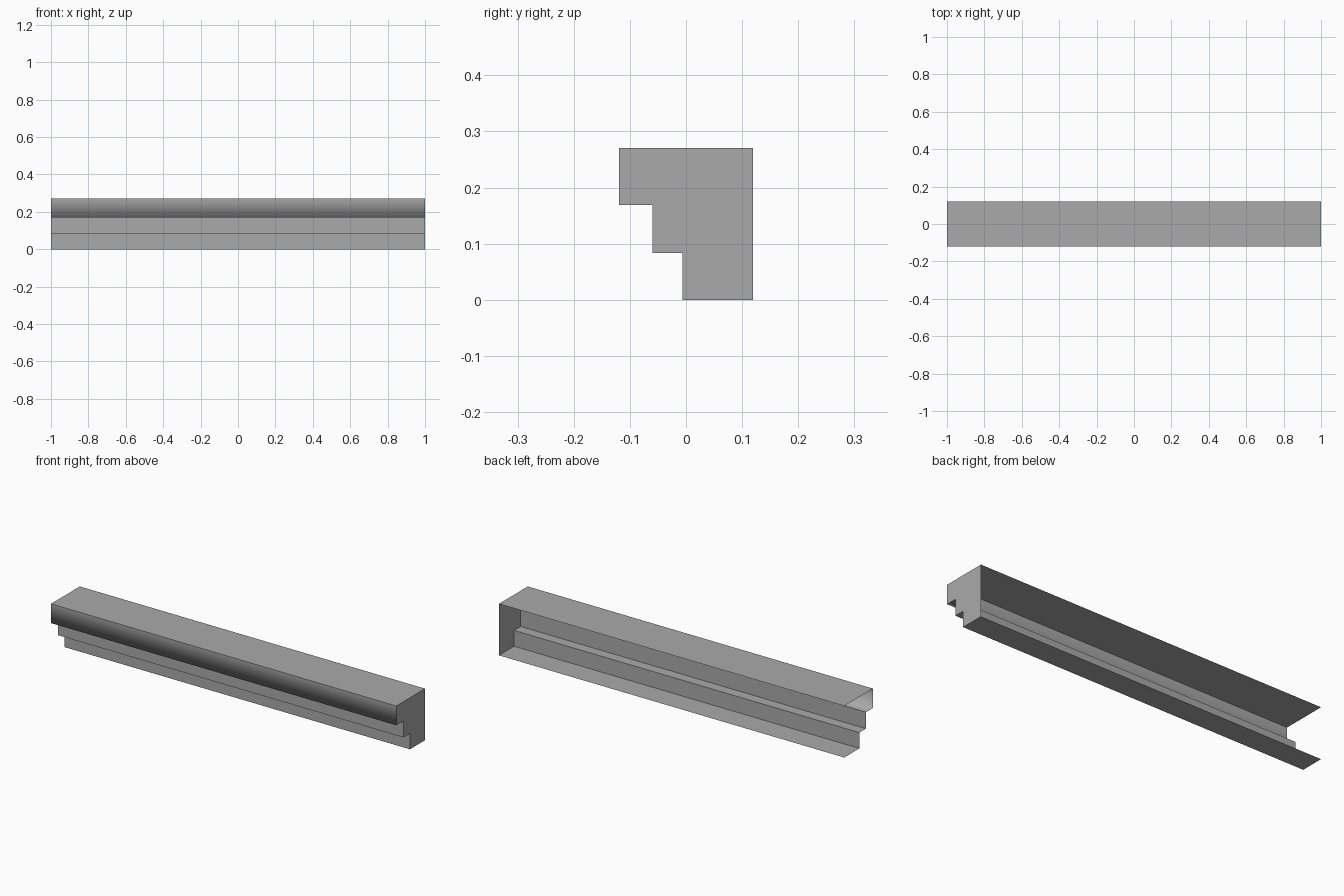
import bpy
import bmesh

cube = bpy.data.objects.get("Cube")
if cube:
    bpy.data.objects.remove(cube, do_unlink=True)

# Single plain grey finish
grey = bpy.data.materials.new("plain grey")
grey.use_nodes = True
colour = (0.4, 0.4, 0.4, 1)
grey.diffuse_color = colour
grey.node_tree.nodes["Principled BSDF"].inputs["Base Color"].default_value = colour

# Stepped cross-section (y, z), from top back edge round to bottom back edge
BACK = 0.119
profile = [(BACK, 0.27), (-BACK, 0.27), (-BACK, 0.169), (-0.06, 0.169),
           (-0.06, 0.083), (-0.006, 0.083), (-0.006, 0), (BACK, 0)]

bm = bmesh.new()
open_end = [bm.verts.new((-1, y, z)) for y, z in profile]
capped_end = [bm.verts.new((1, y, z)) for y, z in profile]

# Thin stepped skin, open at the back and at the -x end
for i in range(len(profile) - 1):
    bm.faces.new((open_end[i], open_end[i + 1], capped_end[i + 1], capped_end[i]))

# End cap at +x
bm.faces.new(capped_end)

# Crisp edges, except the softly shaded lower edge of the front lip
for face in bm.faces:
    face.smooth = True
for edge in bm.edges:
    edge.smooth = False
bm.edges.get((open_end[2], capped_end[2])).smooth = True

mesh = bpy.data.meshes.new("stepped_cornice")
bm.to_mesh(mesh)
bm.free()
mesh.materials.append(grey)
cornice = bpy.data.objects.new("stepped_cornice", mesh)
bpy.context.collection.objects.link(cornice)
